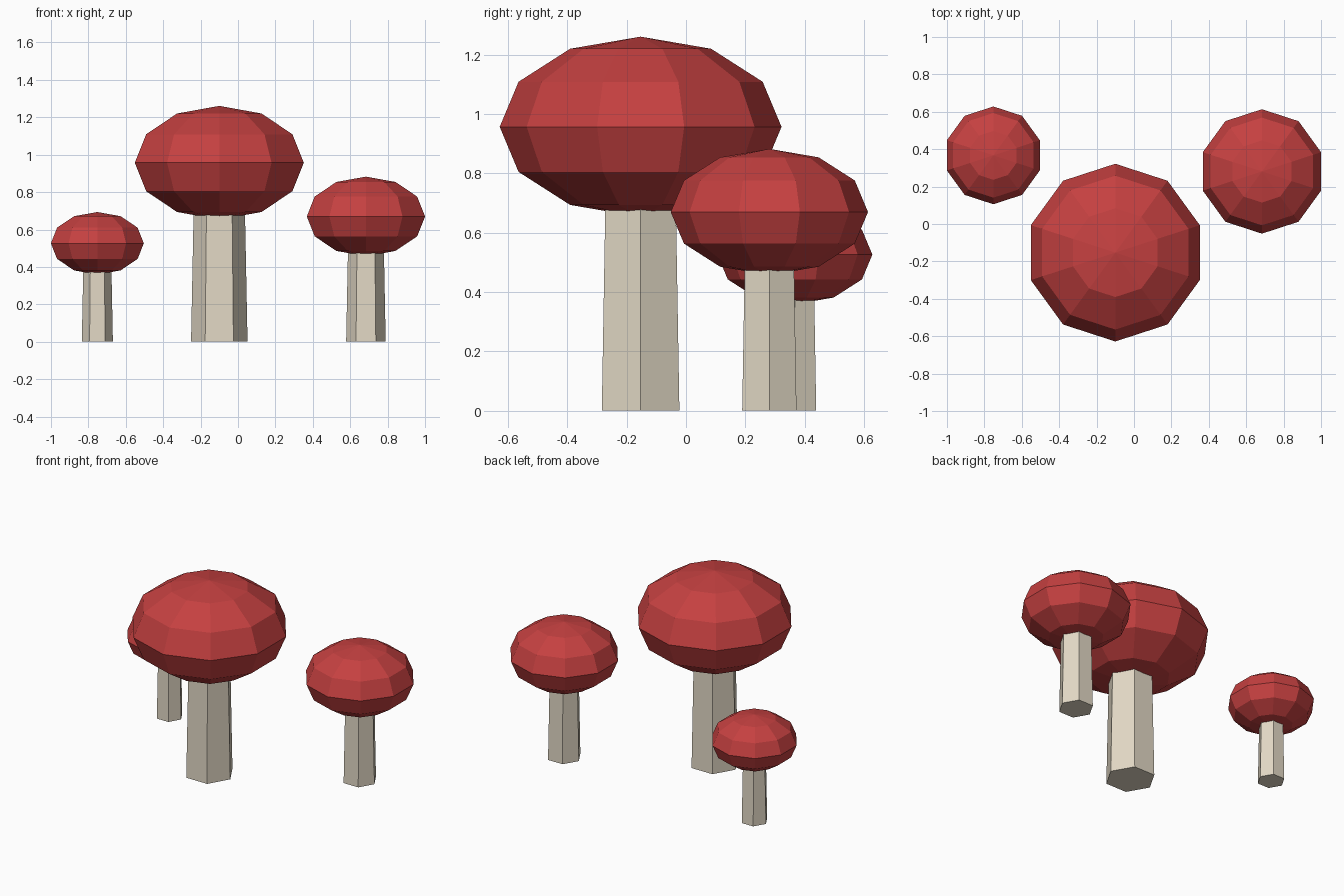
import bpy, math

if "Cube" in bpy.data.objects:
    bpy.data.objects.remove(bpy.data.objects["Cube"])


def material(name, rgb):
    m = bpy.data.materials.new(name)
    m.diffuse_color = (*rgb, 1.0)
    m.use_nodes = True
    m.node_tree.nodes["Principled BSDF"].inputs["Base Color"].default_value = m.diffuse_color
    return m


RED = material("cap_red", (0.56, 0.052, 0.052))
CREAM = material("stem_cream", (0.76, 0.69, 0.56))


def finish(name, mat):
    ob = bpy.context.object
    ob.name = name
    ob.data.materials.append(mat)
    bpy.ops.object.shade_flat()


def mushroom(name, x, y, s):
    # tapered six-sided stem with corners on the x axis, reaching into the cap
    h = 0.76 * s
    bpy.ops.mesh.primitive_cone_add(vertices=6, radius1=0.151 * s, radius2=0.136 * s,
                                    depth=h, location=(x, y, h / 2),
                                    rotation=(0, 0, math.radians(30)))
    finish(name + "_stem", CREAM)
    # squashed ten-sided cap with corners on the y axis
    bpy.ops.mesh.primitive_uv_sphere_add(segments=10, ring_count=6, radius=1,
                                         location=(x, y, 0.957 * s))
    bpy.context.object.scale = (0.475 * s, 0.475 * s, 0.304 * s)
    finish(name + "_cap", RED)


mushroom("large_mushroom", -0.10, -0.153, 1.0)
mushroom("medium_mushroom", 0.684, 0.281, 0.7)
mushroom("small_mushroom", -0.752, 0.367, 0.55)
